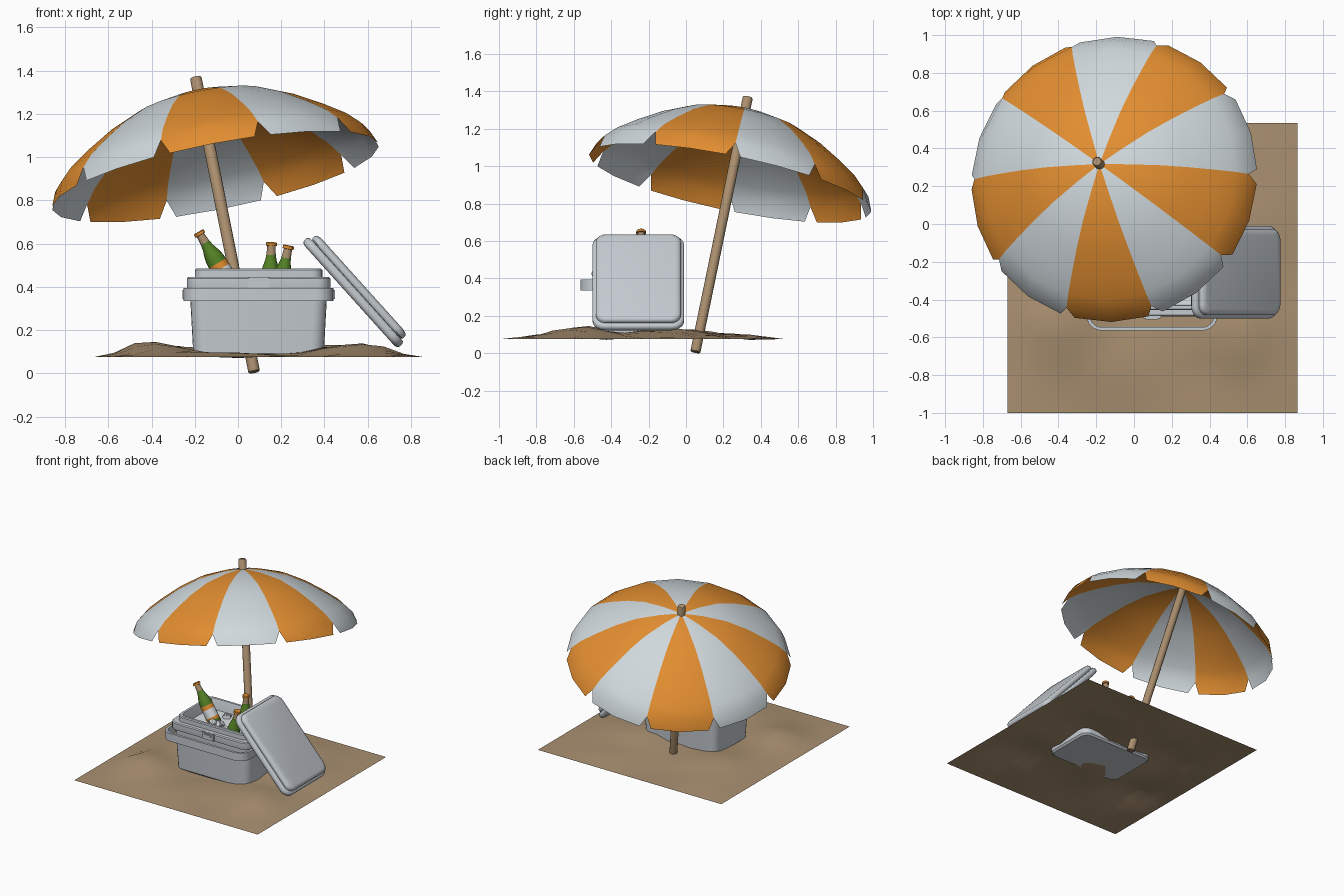
import bpy, bmesh, math, random
from mathutils import Vector, Matrix

if "Cube" in bpy.data.objects:
    bpy.data.objects.remove(bpy.data.objects["Cube"])

random.seed(4)


def mat(name, r, g, b):
    m = bpy.data.materials.new(name)
    m.diffuse_color = (r, g, b, 1)
    m.use_nodes = True
    m.node_tree.nodes["Principled BSDF"].inputs["Base Color"].default_value = m.diffuse_color
    return m


ORANGE = mat("canopy orange", 0.76, 0.27, 0.03)
PALE = mat("canopy pale grey", 0.63, 0.69, 0.72)
PLASTIC = mat("cooler grey", 0.56, 0.60, 0.64)
SAND = mat("sand", 0.40, 0.28, 0.165)
WOOD = mat("wood tan", 0.40, 0.27, 0.155)
GREEN = mat("bottle green", 0.085, 0.22, 0.018)
ICE = mat("ice white", 0.72, 0.76, 0.78)


def finish(name, bm, mats, matrix=Matrix(), smooth=35, fix=True):
    if fix:
        bmesh.ops.recalc_face_normals(bm, faces=bm.faces)
    me = bpy.data.meshes.new(name)
    bm.to_mesh(me)
    bm.free()
    ob = bpy.data.objects.new(name, me)
    bpy.context.collection.objects.link(ob)
    for m in mats:
        me.materials.append(m)
    ob.matrix_world = matrix
    bpy.ops.object.select_all(action='DESELECT')
    ob.select_set(True)
    bpy.context.view_layer.objects.active = ob
    if smooth:
        bpy.ops.object.shade_smooth_by_angle(angle=math.radians(smooth))
    return ob


def bridge(bm, rings, mats=None):
    """Join rings of points into a closed solid."""
    vs = [[bm.verts.new(p) for p in ring] for ring in rings]
    n = len(vs[0])
    for k, (a, b) in enumerate(zip(vs, vs[1:])):
        for i in range(n):
            f = bm.faces.new((a[i], a[(i + 1) % n], b[(i + 1) % n], b[i]))
            f.material_index = mats[k] if mats else 0
    bm.faces.new(vs[0][::-1]).material_index = mats[0] if mats else 0
    bm.faces.new(vs[-1]).material_index = mats[-1] if mats else 0


def rounded_rect(hx, hy, z, r, steps=5):
    pts = []
    for q, (sx, sy) in enumerate([(1, 1), (-1, 1), (-1, -1), (1, -1)]):
        for i in range(steps + 1):
            a = math.pi / 2 * (q + i / steps)
            pts.append((sx * (hx - r) + r * math.cos(a), sy * (hy - r) + r * math.sin(a), z))
    return pts


def circle(r, z, n=16):
    return [(r * math.cos(2 * math.pi * i / n), r * math.sin(2 * math.pi * i / n), z) for i in range(n)]


def loft(name, sections, mats, matrix, smooth=35):
    bm = bmesh.new()
    bridge(bm, [rounded_rect(*s) for s in sections])
    return finish(name, bm, mats, matrix, smooth)


def box(name, size, loc, m, bevel=0.005):
    bm = bmesh.new()
    bmesh.ops.create_cube(bm, size=1)
    bmesh.ops.scale(bm, vec=size, verts=bm.verts)
    bmesh.ops.bevel(bm, geom=bm.edges[:], offset=bevel, segments=2, affect='EDGES')
    return finish(name, bm, [m], Matrix.Translation(loc))


# --- sand sheet: flat edges, soft low-poly dunes
bm = bmesh.new()
bmesh.ops.create_grid(bm, x_segments=16, y_segments=16, size=0.7675)
DUNES = [(-0.39, -0.55, 0.06, 0.14), (0.40, -0.05, 0.06, 0.15),
         (0.55, -0.58, 0.055, 0.14), (-0.35, 0.02, 0.045, 0.15)]
for v in bm.verts:
    edge = min(1, (0.7675 - max(abs(v.co.x), abs(v.co.y))) / 0.2)
    v.co.x += 0.0975
    v.co.y -= 0.2325
    z = 0.010 + 0.012 * math.sin(7 * v.co.x + 2) * math.cos(8 * v.co.y) + random.uniform(-0.005, 0.005)
    for x, y, h, s in DUNES:
        z += h * math.exp(-((v.co.x - x) ** 2 + (v.co.y - y) ** 2) / (2 * s * s))
    v.co.z = 0.075 + edge * z
finish("sand_sheet", bm, [SAND], smooth=40, fix=False)

# --- umbrella, tilted along the pole
AXIS = Vector((-0.27, 0.28, 1.36)).normalized()
TILT = Matrix.Translation((0.075, 0.05, 0.006)) @ Vector((0, 0, 1)).rotation_difference(AXIS).to_matrix().to_4x4()
bm = bmesh.new()
bridge(bm, [circle(r, z, 12) for r, z in [(0.024, 0), (0.027, 0.004), (0.027, 1.412), (0.022, 1.419)]])
finish("umbrella_pole", bm, [WOOD], TILT)

# canopy: ten panels, two columns each, with V notches at the seams
PROFILE = [(0.15, 0.39), (0.31, 0.35), (0.45, 0.285), (0.58, 0.205), (0.68, 0.135), (0.74, 0.075)]
BASE = 0.94
bm = bmesh.new()


def polar(r, h, deg):
    a = math.radians(deg)
    return bm.verts.new((r * math.cos(a), r * math.sin(a), BASE + h))


apex = bm.verts.new((0, 0, BASE + 0.41))
rings = [[polar(r, h, 18 * i) for i in range(20)] for r, h in PROFILE]
for i in range(20):
    j = (i + 1) % 20
    panel = (i // 2) % 2
    faces = [bm.faces.new((apex, rings[0][i], rings[0][j]))]
    faces += [bm.faces.new((a[i], b[i], b[j], a[j])) for a, b in zip(rings, rings[1:])]
    for f in faces:
        f.material_index = panel
for k in range(10):
    low = [polar(0.77, 0, 36 * k + d) for d in (3, 18, 33)]
    up = [rings[-1][(2 * k + d) % 20] for d in range(3)]
    for d in range(2):
        bm.faces.new((up[d], low[d], low[d + 1], up[d + 1])).material_index = k % 2
finish("umbrella_canopy", bm, [PALE, ORANGE], TILT, 60)

# --- cooler body with lip, raised rim and hollow inside
CX, CY = 0.095, -0.255
AT = Matrix.Translation((CX, CY, 0))
loft("cooler_body", [
    (0.29, 0.19, 0.08, 0.05), (0.302, 0.202, 0.092, 0.06), (0.318, 0.215, 0.385, 0.06),
    (0.33, 0.232, 0.39, 0.06), (0.332, 0.234, 0.40, 0.06), (0.332, 0.234, 0.438, 0.06),
    (0.326, 0.228, 0.445, 0.055), (0.295, 0.2, 0.445, 0.05), (0.295, 0.2, 0.479, 0.05),
    (0.289, 0.194, 0.485, 0.045), (0.272, 0.177, 0.485, 0.04), (0.268, 0.173, 0.478, 0.04),
    (0.262, 0.168, 0.25, 0.04)], [PLASTIC], AT)

# --- carrying handle: U-shaped band around the front, with side pivots
bm = bmesh.new()
path = [(0.337, 0.03)]
for q in (3, 2):
    sx = 1 if q == 3 else -1
    for i in range(7):
        a = math.radians(90 * q + 90 - 15 * i)
        path.append((sx * 0.267 + 0.07 * math.cos(a), -0.23 + 0.07 * math.sin(a)))
path.append((-0.337, 0.03))
sections = []
for i, p in enumerate(path):
    a, b = Vector(path[max(i - 1, 0)]), Vector(path[min(i + 1, len(path) - 1)])
    t = (b - a).normalized()
    n = Vector((t.y, -t.x)) * 0.009
    sections.append([(p[0] + s * n.x, p[1] + s * n.y, z)
                     for s, z in ((-1, 0.335), (1, 0.335), (1, 0.395), (-1, 0.395))])
bridge(bm, sections)
finish("cooler_handle", bm, [PLASTIC], AT)
for s in (-1, 1):
    box("handle_pivot", (0.035, 0.07, 0.05), (CX + s * 0.335, CY + 0.01, 0.365), PLASTIC)

# --- front latch
box("latch_plate", (0.10, 0.02, 0.055), (CX, -0.49, 0.418), PLASTIC)
box("latch_clip", (0.07, 0.016, 0.022), (CX, -0.498, 0.425), PLASTIC, 0.004)

# --- lid leaning on the cooler's right side
LID = Matrix.Translation((0.545, CY, 0.386)) @ Matrix.Rotation(math.radians(48), 4, 'Y')
loft("cooler_lid", [
    (0.31, 0.225, -0.04, 0.05), (0.322, 0.237, -0.036, 0.06), (0.33, 0.245, -0.026, 0.065),
    (0.33, 0.245, -0.008, 0.065), (0.322, 0.237, 0.003, 0.06), (0.305, 0.22, 0.004, 0.05),
    (0.312, 0.227, 0.01, 0.055), (0.312, 0.227, 0.026, 0.055), (0.304, 0.219, 0.036, 0.05),
    (0.285, 0.2, 0.041, 0.04)], [PLASTIC], LID, 50)

# --- ice bed and loose cubes
loft("ice_bed", [(0.26, 0.166, 0.26, 0.04), (0.265, 0.17, 0.405, 0.04)], [ICE], AT)
for i in range(22):
    cube = box("ice_cube", (0.05, 0.05, 0.04),
               (CX + random.uniform(-0.22, 0.22), CY + random.uniform(-0.13, 0.13), 0.41), ICE)
    cube.rotation_euler = [random.uniform(-0.6, 0.6) for _ in range(3)]

# --- bottles: radius, height below the top, colour slot of the band underneath
BOTTLE = [(0.022, 0, 3), (0.026, -0.004, 3), (0.026, -0.017, 0), (0.019, -0.018, 0), (0.022, -0.06, 1),
          (0.027, -0.085, 1), (0.037, -0.115, 1), (0.044, -0.145, 1), (0.046, -0.17, 3),
          (0.0465, -0.2, 2), (0.0465, -0.26, 3), (0.0465, -0.28, 1), (0.046, -0.32, 1), (0.04, -0.33, 1)]
for name, top, tilt in [("bottle_left", (-0.183, -0.24, 0.655), -31),
                        ("bottle_back", (0.155, -0.125, 0.607), 2),
                        ("bottle_front", (0.235, -0.34, 0.592), 12)]:
    bm = bmesh.new()
    bridge(bm, [circle(r, z) for r, z, _ in BOTTLE], [m for _, _, m in BOTTLE[:-1]])
    finish(name, bm, [WOOD, GREEN, ICE, ORANGE],
           Matrix.Translation(top) @ Matrix.Rotation(math.radians(tilt), 4, 'Y'))
